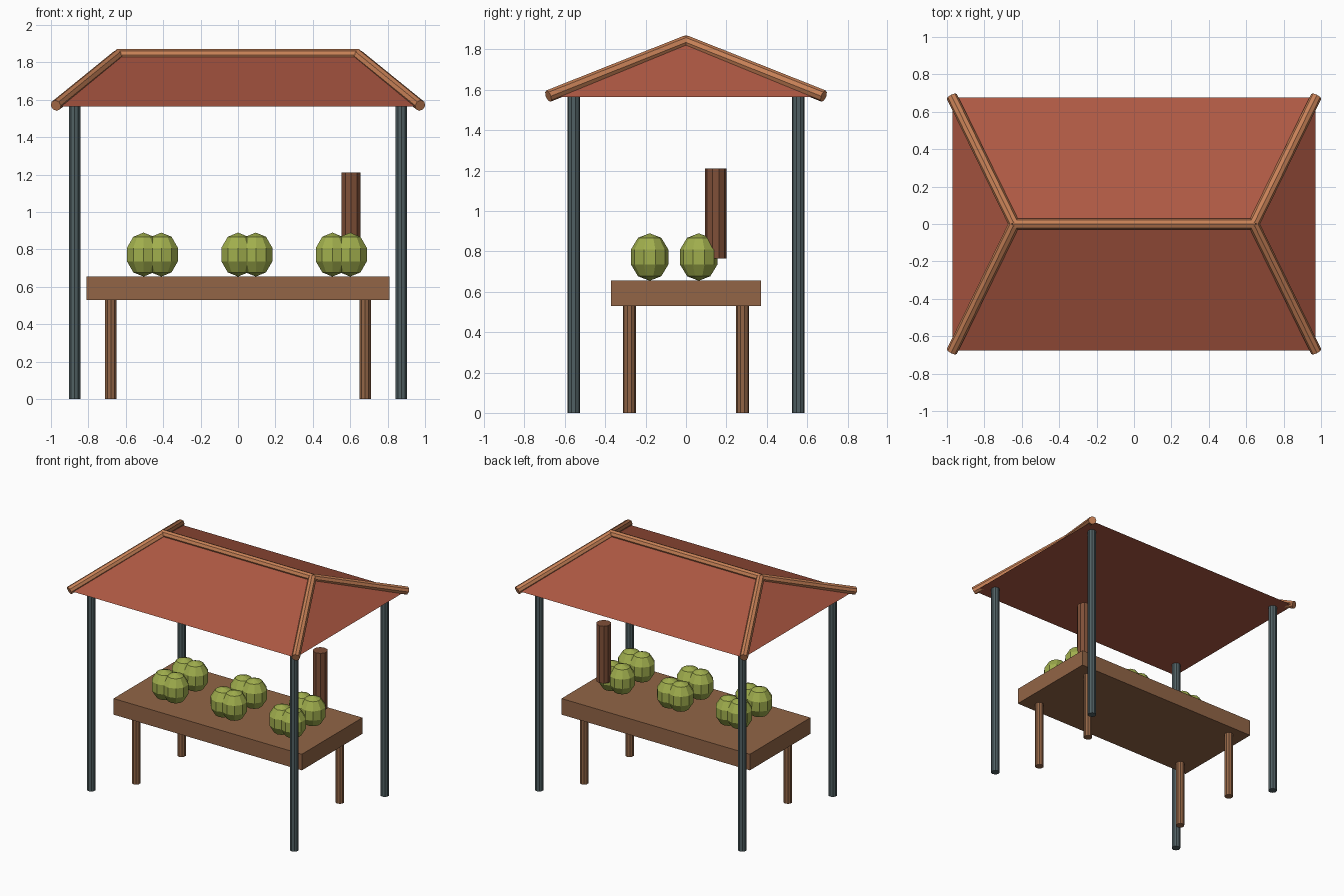
import bpy, bmesh, math
from mathutils import Vector

cube = bpy.data.objects.get("Cube")
if cube:
    bpy.data.objects.remove(cube, do_unlink=True)


def material(name, rgb):
    lin = [((c / 255 + 0.055) / 1.055) ** 2.4 for c in rgb] + [1]
    m = bpy.data.materials.new(name)
    m.use_nodes = True
    m.diffuse_color = lin
    node = next(n for n in m.node_tree.nodes if n.type == 'BSDF_PRINCIPLED')
    node.inputs["Base Color"].default_value = lin
    return m


WOOD = material("table wood", (146, 101, 70))
BARK = material("dark wood", (128, 80, 56))
ROOF = material("red roof", (174, 89, 67))
BEAM = material("orange beam", (198, 128, 86))
STEEL = material("grey post", (80, 96, 99))
FRUIT = material("green melon", (160, 174, 77))


def finish(name, bm, mat):
    mesh = bpy.data.meshes.new(name)
    bmesh.ops.recalc_face_normals(bm, faces=bm.faces)
    bm.to_mesh(mesh)
    bm.free()
    mesh.materials.append(mat)
    obj = bpy.data.objects.new(name, mesh)
    bpy.context.collection.objects.link(obj)
    return obj


def rod(name, a, b, radius, mat, sides=10):
    """Closed cylinder running from point a to point b."""
    a, b = Vector(a), Vector(b)
    bm = bmesh.new()
    bmesh.ops.create_cone(bm, cap_ends=True, segments=sides, radius1=radius,
                          radius2=radius, depth=(b - a).length)
    obj = finish(name, bm, mat)
    obj.location = (a + b) / 2
    obj.rotation_euler = (b - a).to_track_quat('Z', 'Y').to_euler()
    return obj


CORNERS = [(sx, sy) for sx in (-1, 1) for sy in (-1, 1)]

# Table top
bm = bmesh.new()
bmesh.ops.create_cube(bm, size=1)
bmesh.ops.scale(bm, vec=(1.62, 0.745, 0.125), verts=bm.verts)
finish("table_top", bm, WOOD).location.z = 0.5925

# Hipped roof with a closed underside
EAVE, RIDGE = 1.565, 1.84
bm = bmesh.new()
fl, bl, fr, br = [bm.verts.new((0.97 * sx, 0.677 * sy, EAVE)) for sx, sy in CORNERS]
rl, rr = [bm.verts.new((x, 0, RIDGE)) for x in (-0.645, 0.645)]
for loop in ((fl, fr, rr, rl), (br, bl, rl, rr), (bl, fl, rl), (fr, br, rr),
             (fl, bl, br, fr)):
    bm.faces.new(loop)
finish("roof", bm, ROOF)

# Ridge beam, hip beams, posts and table legs
rod("ridge_beam", (-0.65, 0, RIDGE), (0.65, 0, RIDGE), 0.03, BEAM, 8)
for sx, sy in CORNERS:
    tag = ("back" if sy > 0 else "front") + ("_left" if sx > 0 else "_right")
    rod("hip_beam_" + tag, (0.64 * sx, 0, RIDGE),
        (0.974 * sx, 0.682 * sy, EAVE + 0.004), 0.03, BEAM, 8)
    rod("post_" + tag, (0.873 * sx, 0.556 * sy, 0),
        (0.873 * sx, 0.556 * sy, EAVE), 0.032, STEEL)
    rod("table_leg_" + tag, (0.68 * sx, 0.28 * sy, 0),
        (0.68 * sx, 0.28 * sy, 0.54), 0.032, WOOD)

# Upright log at the back of the stall
rod("log", (0.605, 0.147, 0.765), (0.605, 0.147, 1.21), 0.053, BARK)

# Three piles of four melons
for pile, px in enumerate((-0.505, 0, 0.505)):
    for dx in (0, 0.095):
        for y in (-0.18, 0.063):
            bm = bmesh.new()
            bmesh.ops.create_uvsphere(bm, u_segments=10, v_segments=5, radius=0.098)
            melon = finish(f"melon_pile_{pile + 1}", bm, FRUIT)
            melon.scale.z = 1.2
            melon.location = (px + dx, y, 0.772)
